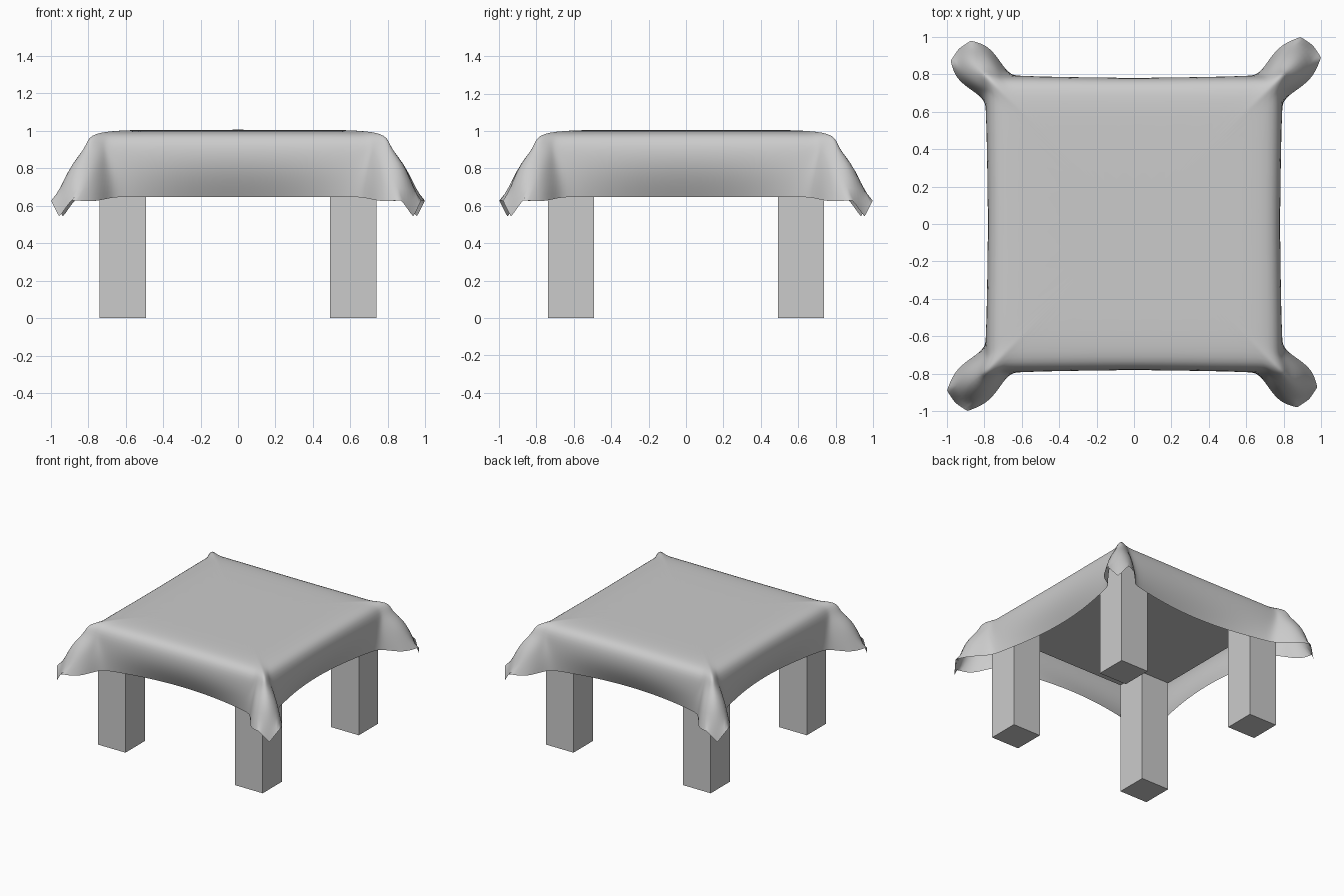
import bpy
import bmesh
from mathutils import Matrix, Vector
from math import pi

cube = bpy.data.objects.get("Cube")
if cube:
    bpy.data.objects.remove(cube, do_unlink=True)

grey = bpy.data.materials.new("plain_grey")
grey.use_nodes = True
grey.diffuse_color = (0.6, 0.6, 0.6, 1)
grey.node_tree.nodes["Principled BSDF"].inputs["Base Color"].default_value = (0.6, 0.6, 0.6, 1)


def make_object(name, bm):
    bmesh.ops.recalc_face_normals(bm, faces=bm.faces)
    mesh = bpy.data.meshes.new(name)
    bm.to_mesh(mesh)
    bm.free()
    mesh.materials.append(grey)
    obj = bpy.data.objects.new(name, mesh)
    bpy.context.collection.objects.link(obj)
    return obj


def box(name, centre, size):
    bm = bmesh.new()
    bmesh.ops.create_cube(bm, size=1)
    bmesh.ops.scale(bm, vec=size, verts=bm.verts)
    bmesh.ops.translate(bm, vec=centre, verts=bm.verts)
    return make_object(name, bm)


# Table: slab and four square legs
box("table_top", (0, 0, 0.932), (1.48, 1.48, 0.064))
for x, side in ((0.615, "left"), (-0.615, "right")):
    for y, end in ((-0.615, "front"), (0.615, "back")):
        box(f"{end}_{side}_leg", (x, y, 0.451), (0.248, 0.248, 0.902))

# Cloth rows from top to hem: distance out, height and inward sag at the middle of a side
profile = [(0.50, 1.006, 0), (0.655, 1.002, 0), (0.768, 0.982, 0),
           (0.788, 0.86, 0), (0.785, 0.75, 0.03), (0.775, 0.648, 0.08)]

# Corner fold per row: (along the side, out, height), from pinch to diagonal ridge
folds = [
    [(0.70, 0.775, 0.98), (0.73, 0.78, 0.98), (0.76, 0.79, 0.98), (0.81, 0.81, 0.985)],
    [(0.69, 0.79, 0.86), (0.71, 0.795, 0.88), (0.745, 0.81, 0.90), (0.82, 0.82, 0.91)],
    [(0.68, 0.80, 0.76), (0.73, 0.86, 0.77), (0.79, 0.92, 0.79), (0.90, 0.90, 0.83)],
    [(0.68, 0.80, 0.645), (0.76, 0.95, 0.62), (0.89, 1.0, 0.63), (0.955, 0.955, 0.54)],
]


def half_row(index):
    """Points of one row from the middle of a side to the corner."""
    out, z, sag = profile[index]
    if index < 2:
        return [(out * t, out, z) for t in (0, 0.4, 0.75, 0.87, 0.92, 0.96, 1)]
    plain = [(x, out + 0.01 * x - sag * (1 - (x / 0.6) ** 2), z) for x in (0, 0.33, 0.6)]
    return plain + folds[index - 2]


bm = bmesh.new()
crease = bm.verts.layers.float.new("crease_vert")
rows = []
for index in range(len(profile)):
    half = half_row(index)
    side = [(-x, d, z) for x, d, z in half[-2:0:-1]] + half
    ring = []
    for turn in range(4):
        spin = Matrix.Rotation(-turn * pi / 2, 3, "Z")
        ring += [bm.verts.new(spin @ Vector(p)) for p in side]
    rows.append(ring)
bm.faces.new(rows[0])
for upper, lower in zip(rows, rows[1:]):
    count = len(upper)
    for i in range(count):
        j = (i + 1) % count
        bm.faces.new((upper[i], upper[j], lower[j], lower[i]))

# Pointed corner tips; one diagonal pair hangs slightly closer in
for vert in rows[-1]:
    x, y, z = vert.co
    if min(abs(x), abs(y)) > 0.85:
        vert[crease] = 0.9
        if x * y < 0:
            vert.co = (x * 0.98, y * 0.98, z)

cloth = make_object("tablecloth", bm)
for face in cloth.data.polygons:
    face.use_smooth = True
subsurf = cloth.modifiers.new("soft_drape", "SUBSURF")
subsurf.levels = subsurf.render_levels = 2
